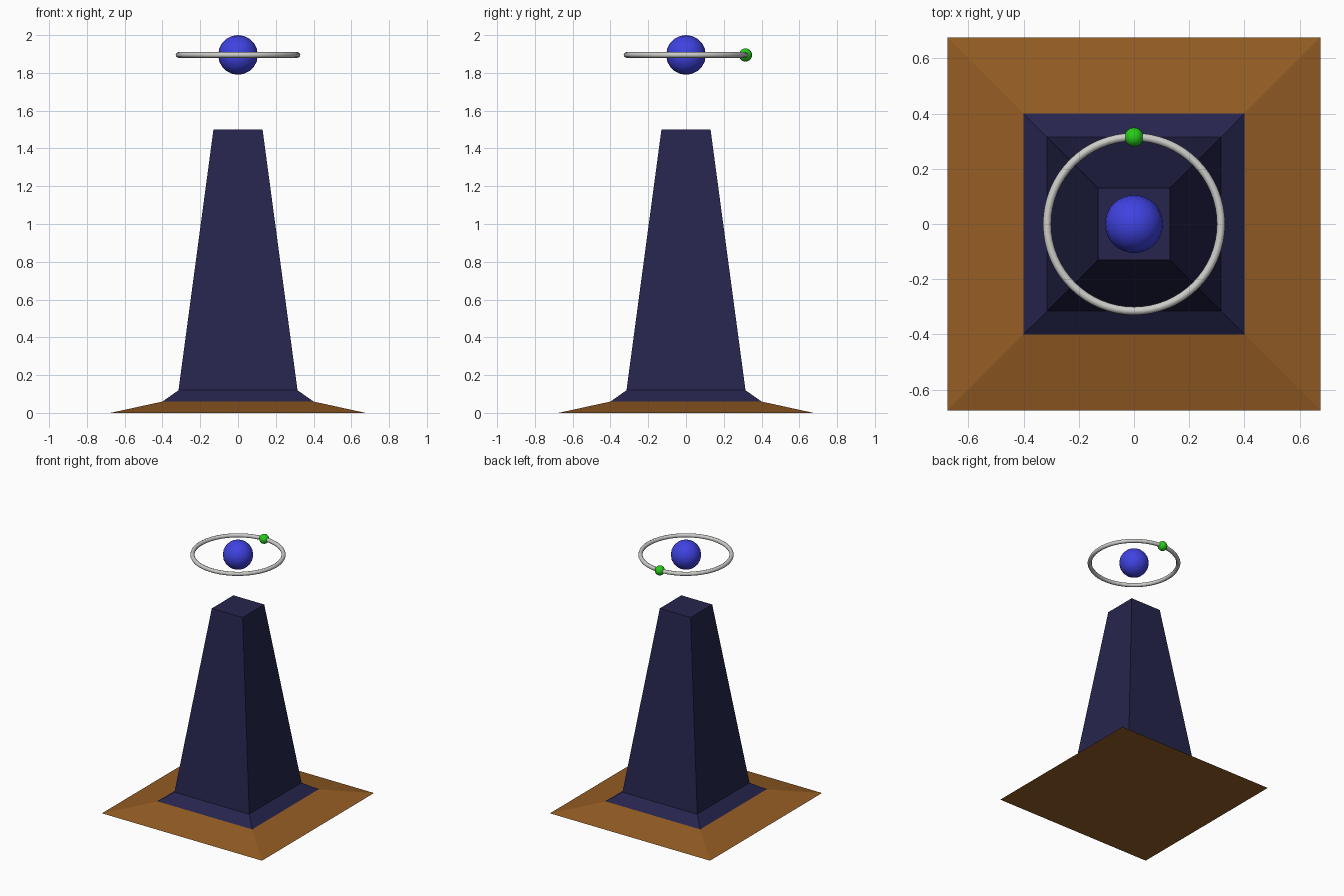
import bpy
import bmesh

cube = bpy.data.objects.get("Cube")
if cube:
    bpy.data.objects.remove(cube, do_unlink=True)


def material(name, color):
    mat = bpy.data.materials.new(name)
    mat.use_nodes = True
    mat.diffuse_color = (*color, 1)
    mat.node_tree.nodes["Principled BSDF"].inputs["Base Color"].default_value = (*color, 1)
    return mat


brown = material("brown earth", (0.30, 0.11, 0.018))
navy = material("dark navy", (0.019, 0.018, 0.075))
blue = material("bright blue", (0.05, 0.055, 0.75))
grey = material("light grey", (0.6, 0.6, 0.58))
green = material("bright green", (0.02, 0.6, 0.01))


def square_stack(name, levels, mat):
    """Closed solid through square sections given as (half width, height)."""
    bm = bmesh.new()
    corners = ((-1, -1), (1, -1), (1, 1), (-1, 1))
    rings = [[bm.verts.new((sx * w, sy * w, z)) for sx, sy in corners] for w, z in levels]
    for low, high in zip(rings, rings[1:]):
        for i in range(4):
            j = (i + 1) % 4
            bm.faces.new((low[i], low[j], high[j], high[i]))
    bm.faces.new(rings[0][::-1])
    bm.faces.new(rings[-1])
    mesh = bpy.data.meshes.new(name)
    bm.to_mesh(mesh)
    bm.free()
    mesh.materials.append(mat)
    obj = bpy.data.objects.new(name, mesh)
    bpy.context.collection.objects.link(obj)


def ball(name, radius, location, mat, segments, rings):
    bpy.ops.mesh.primitive_uv_sphere_add(segments=segments, ring_count=rings,
                                         radius=radius, location=location)
    finish(name, mat)


def finish(name, mat):
    obj = bpy.context.object
    obj.name = name
    obj.data.materials.append(mat)
    bpy.ops.object.shade_smooth()


# Sloping ground plinth and flared, tapering tower
square_stack("ground_plinth", [(0.675, 0), (0.40, 0.06)], brown)
square_stack("tower", [(0.40, 0.06), (0.315, 0.12), (0.13, 1.5)], navy)

# Floating orb, its ring and the small bead at the back of the ring
ORB_Z, RING_R = 1.895, 0.315
ball("orb", 0.105, (0, 0, ORB_Z), blue, 32, 10)
bpy.ops.mesh.primitive_torus_add(major_radius=RING_R, minor_radius=0.015,
                                 major_segments=64, minor_segments=8,
                                 location=(0, 0, ORB_Z))
finish("orbit_ring", grey)
ball("ring_bead", 0.035, (0, RING_R, ORB_Z), green, 16, 10)
